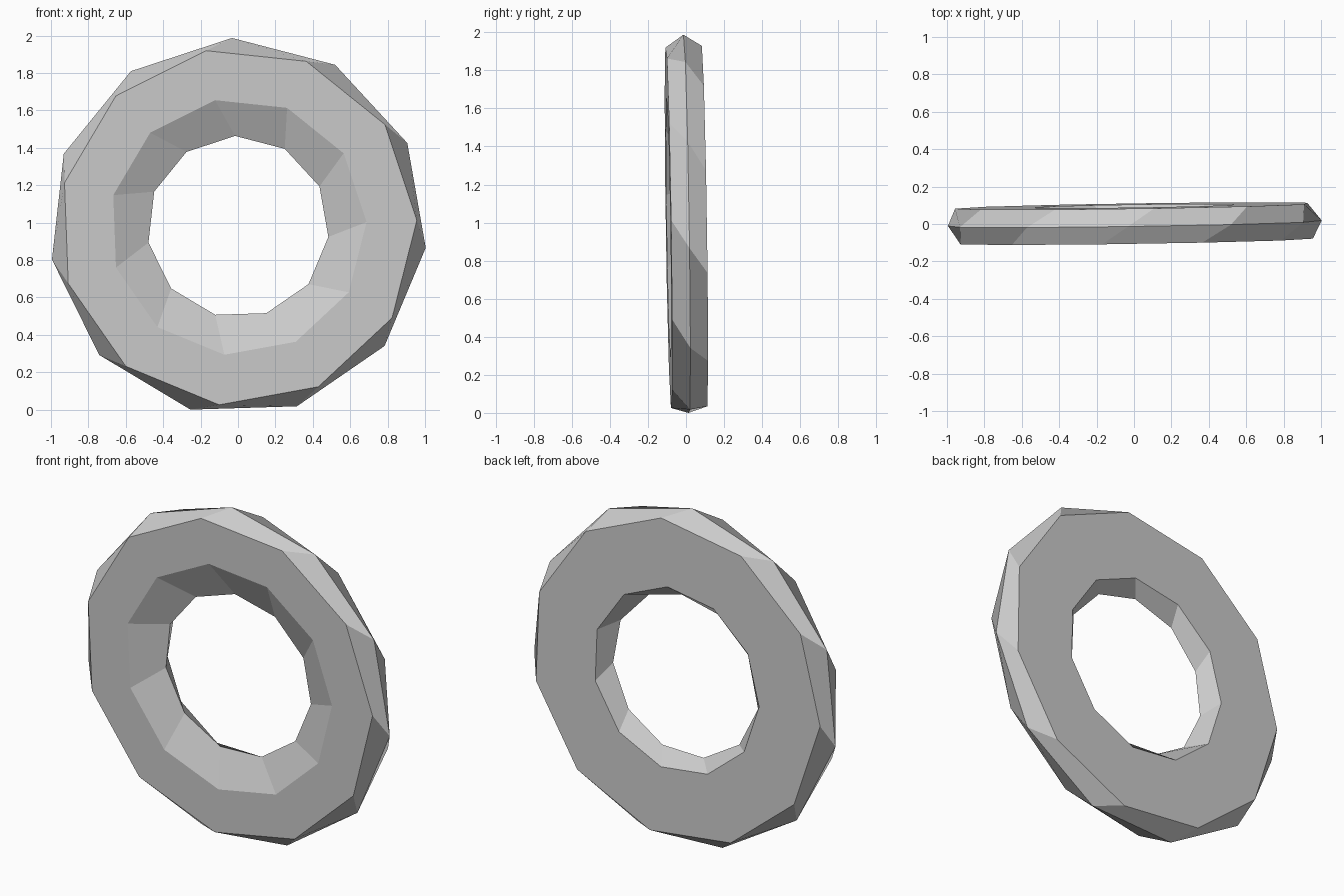
import bpy, bmesh, math

if "Cube" in bpy.data.objects:
    bpy.data.objects.remove(bpy.data.objects["Cube"])

SIDES = 11
CENTRE_Z = 0.978
TILT = 0.015

# Cross-section of the ring: radius, depth (y), twist in degrees anticlockwise
SECTION = [
    (0.957, -0.092, 10.3),   # front outer edge
    (1.010, 0.002, 1.8),     # outer rim
    (0.957, 0.096, -6.5),    # back outer edge
    (0.552, 0.096, -6.5),    # back inner edge
    (0.486, 0.000, 1.8),     # inner rim
    (0.688, -0.092, 10.3),   # front inner edge
]


def ring_loop(bm, radius, depth, twist):
    loop = []
    for i in range(SIDES):
        a = math.radians(90 + twist) + math.tau * i / SIDES
        x, z = radius * math.cos(a), radius * math.sin(a)
        loop.append(bm.verts.new((x, depth + TILT * (x - z), z + CENTRE_Z)))
    return loop


# Twisted faceted ring: bridge each loop to the next around the section
bm = bmesh.new()
loops = [ring_loop(bm, *s) for s in SECTION]
for k, a in enumerate(loops):
    b = loops[(k + 1) % len(loops)]
    for i in range(SIDES):
        j = (i + 1) % SIDES
        bm.faces.new((a[i], a[j], b[j], b[i]))
bmesh.ops.recalc_face_normals(bm, faces=bm.faces)

# Rest the ring exactly on the ground
low = min(v.co.z for v in bm.verts)
bmesh.ops.translate(bm, verts=bm.verts, vec=(0, 0, -low))

mesh = bpy.data.meshes.new("faceted_ring")
bm.to_mesh(mesh)
bm.free()
bpy.context.collection.objects.link(bpy.data.objects.new("faceted_ring", mesh))
